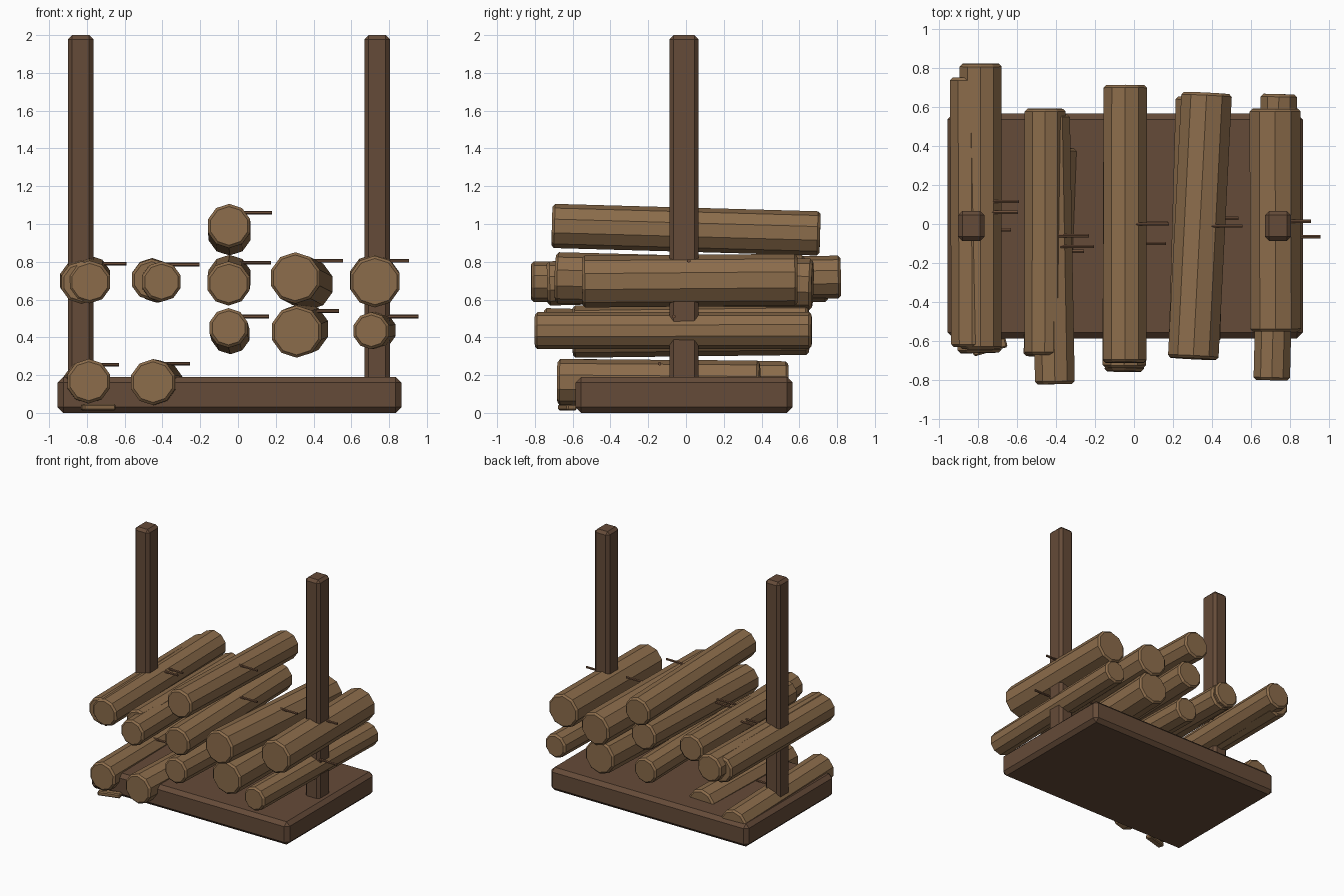
import bpy, math
from mathutils import Vector


def material(name, rgb):
    m = bpy.data.materials.new(name)
    m.diffuse_color = (*rgb, 1)
    return m


LOG = material("log_wood", (0.26, 0.15, 0.07))
DARK = material("dark_wood", (0.13, 0.07, 0.04))
TWIG = material("twig_wood", (0.15, 0.075, 0.04))


def finish(name, mat, bevel, angle=math.radians(30)):
    o = bpy.context.object
    o.name = name
    o.data.materials.append(mat)
    if bevel:
        b = o.modifiers.new("bevel", 'BEVEL')
        b.width = bevel
        b.segments = 1
        b.limit_method = 'ANGLE'
        b.angle_limit = angle
    return o


def box(name, lo, hi, mat, bevel, turn=0):
    lo, hi = Vector(lo), Vector(hi)
    bpy.ops.mesh.primitive_cube_add(size=1, location=(lo + hi) / 2, rotation=(0, 0, turn))
    bpy.context.object.scale = hi - lo
    bpy.ops.object.transform_apply(location=False, rotation=False, scale=True)
    return finish(name, mat, bevel)


def rod(name, a, b, r, sides, mat, bevel=0):
    a, b = Vector(a), Vector(b)
    d = b - a
    bpy.ops.mesh.primitive_cylinder_add(
        vertices=sides, radius=r, depth=d.length, location=(a + b) / 2,
        rotation=d.to_track_quat('Z', 'Y').to_euler())
    return finish(name, mat, bevel, math.radians(60))


# Base slab and the two uprights
box("base", (-0.955, -0.585, 0), (0.865, 0.565, 0.19), DARK, 0.03)
for side, x in (("left", -0.833), ("right", 0.737)):
    box(side + "_post", (x - 0.067, -0.087, 0.1), (x + 0.067, 0.067, 2.0), DARK, 0.022)

# Loose bark chip under the lowest log
box("bark_chip", (-0.83, -0.655, 0.012), (-0.65, -0.60, 0.048), LOG, 0.008, math.radians(16))

# Logs: front centre, back centre, radius
logs = [
    ((-0.79, -0.66, 0.168), (-0.812, 0.54, 0.155), 0.118),
    ((-0.45, -0.68, 0.163), (-0.41, 0.39, 0.155), 0.122),
    ((-0.05, -0.755, 0.45), (-0.04, 0.60, 0.415), 0.105),
    ((0.31, -0.60, 0.43), (0.345, 0.65, 0.445), 0.138),
    ((0.705, -0.80, 0.435), (0.742, 0.665, 0.437), 0.098),
    ((-0.785, -0.64, 0.693), (-0.785, 0.82, 0.72), 0.113),
    ((-0.828, -0.63, 0.69), (-0.835, 0.75, 0.70), 0.113),
    ((-0.405, -0.82, 0.695), (-0.43, 0.56, 0.69), 0.107),
    ((-0.457, -0.67, 0.705), (-0.455, 0.59, 0.71), 0.11),
    ((-0.05, -0.735, 0.685), (-0.045, 0.63, 0.72), 0.117),
    ((0.303, -0.69, 0.715), (0.372, 0.67, 0.68), 0.136),
    ((0.725, -0.55, 0.695), (0.722, 0.59, 0.705), 0.137),
    ((-0.047, -0.71, 0.99), (-0.045, 0.71, 0.95), 0.117),
]
for i, (a, b, r) in enumerate(logs):
    rod(f"log_{i + 1}", a, b, r, 10, LOG, 0.014)

# Twig stubs sticking out to the right: tip x, y, z
twigs = [
    (-0.63, -0.03, 0.255), (-0.255, -0.14, 0.26), (0.165, -0.10, 0.51),
    (0.535, 0.03, 0.54), (0.955, -0.065, 0.51), (-0.59, 0.115, 0.79),
    (-0.595, 0.06, 0.79), (-0.23, -0.06, 0.785), (-0.205, -0.115, 0.785),
    (0.175, 0.005, 0.795), (0.555, -0.01, 0.805), (0.905, 0.015, 0.805),
    (0.18, 0.0, 1.06),
]
for i, (x, y, z) in enumerate(twigs):
    rod(f"twig_{i + 1}", (x - 0.17, y, z), (x, y, z), 0.01, 6, TWIG)
